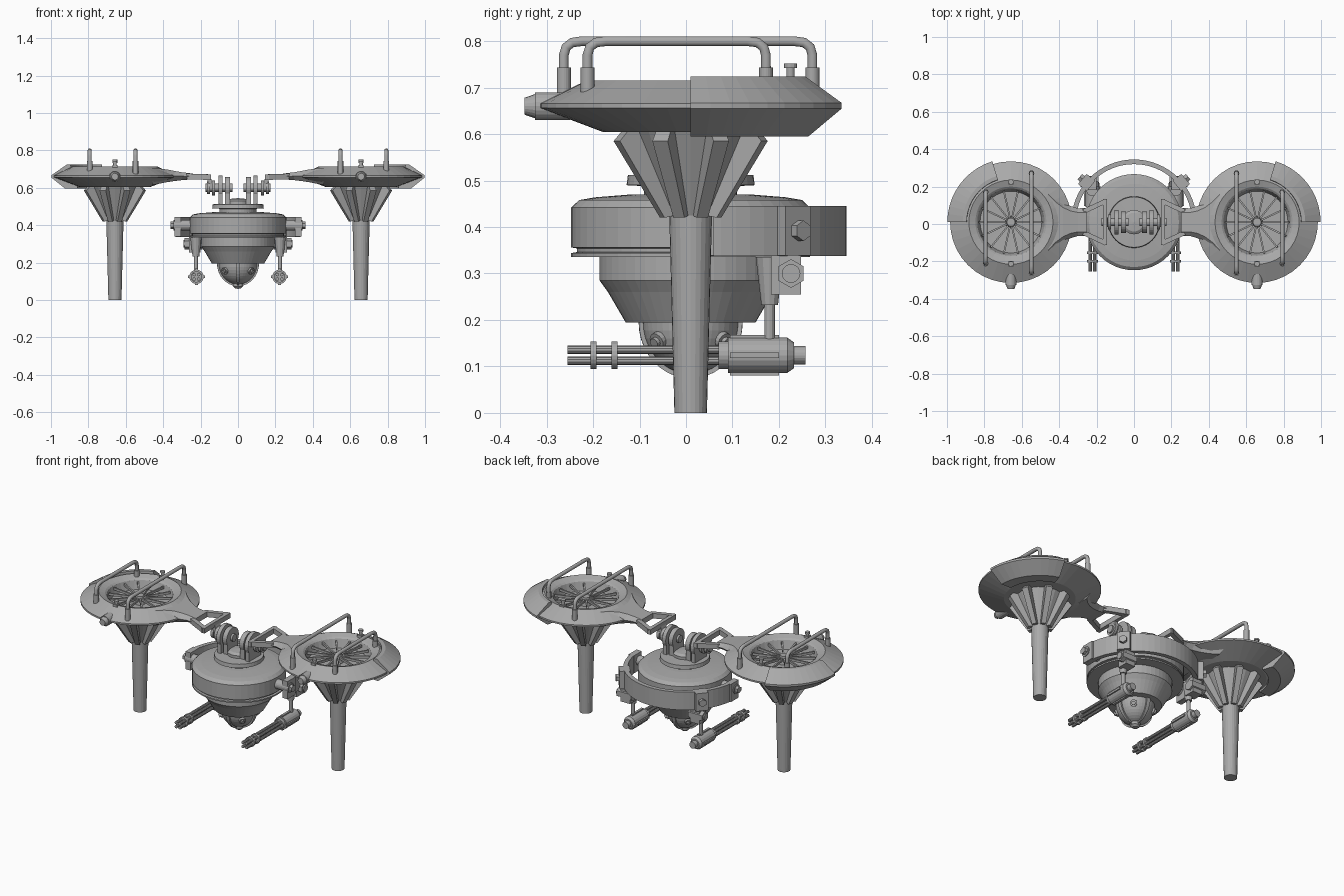
import bpy, bmesh
from math import sin, cos, pi, radians
from mathutils import Vector, Matrix

if "Cube" in bpy.data.objects:
    bpy.data.objects.remove(bpy.data.objects["Cube"])

grey = bpy.data.materials.new("matte_grey")
grey.use_nodes = True
grey.diffuse_color = (0.4, 0.4, 0.4, 1)
grey.node_tree.nodes["Principled BSDF"].inputs["Base Color"].default_value = (0.4, 0.4, 0.4, 1)

CY = 0.01          # shared centre line of body and pods
PX = 0.658         # pod centre
parts = []


def add_object(name, data, mirror):
    data.materials.append(grey)
    ob = bpy.data.objects.new(name, data)
    bpy.context.scene.collection.objects.link(ob)
    if mirror:
        ob.modifiers.new("Mirror", "MIRROR").use_mirror_merge = False
    parts.append(ob)


def finish(bm, name, mirror=False):
    bmesh.ops.remove_doubles(bm, verts=bm.verts, dist=1e-5)
    bmesh.ops.recalc_face_normals(bm, faces=bm.faces)
    me = bpy.data.meshes.new(name)
    bm.to_mesh(me)
    bm.free()
    add_object(name, me, mirror)


def lathe(bm, profile, cx=0, a0=0, a1=360, n=40, closed=False):
    """Turn an (r, z) profile about a vertical axis, fully or through an arc."""
    full = a1 - a0 >= 360
    rows = []
    for i in range(n if full else n + 1):
        a = radians(a0 + (a1 - a0) * i / n)
        rows.append([bm.verts.new((cx + r * cos(a), CY + r * sin(a), z)) for r, z in profile])
    m = len(profile)
    for i in range(n):
        p, q = rows[i], rows[(i + 1) % len(rows)]
        for j in range(m if closed else m - 1):
            k = (j + 1) % m
            quad = [p[j], q[j], q[k], p[k]]
            if profile[j][0] == 0:
                quad.pop(0)
            elif profile[k][0] == 0:
                quad.pop(2)
            bm.faces.new(quad)
    if closed and not full:
        bm.faces.new(rows[0])
        bm.faces.new(rows[-1])


def cyl(bm, p, q, r1, r2=None, n=20):
    p, q = Vector(p), Vector(q)
    d = q - p
    mat = Matrix.Translation((p + q) / 2) @ d.to_track_quat('Z', 'Y').to_matrix().to_4x4()
    bmesh.ops.create_cone(bm, cap_ends=True, segments=n, radius1=r1,
                          radius2=r1 if r2 is None else r2, depth=d.length, matrix=mat)


def beam(bm, p, q, w, h):
    p, q = Vector(p), Vector(q)
    d = q - p
    mat = Matrix.Translation((p + q) / 2) @ d.to_track_quat('X', 'Z').to_matrix().to_4x4()
    bmesh.ops.create_cube(bm, size=1, matrix=mat @ Matrix.Diagonal((d.length, w, h, 1)))


# Pod saucer with dished opening
bm = bmesh.new()
lathe(bm, [(0, .64), (.165, .645), (.18, .695), (.19, .703), (.225, .715), (.325, .666), (.325, .656),
           (.19, .605), (0, .605)], PX)
finish(bm, "pod_saucer", True)

# Raised armour on the outer rear quarter
bm = bmesh.new()
lathe(bm, [(.235, .705), (.237, .724), (.258, .724), (.34, .667), (.34, .655), (.265, .595), (.2, .597),
           (.2, .62)], PX, 0, 73, 10, True)
finish(bm, "pod_armour", True)

# Fan with hub and radial vanes
bm = bmesh.new()
cyl(bm, (PX, CY, .64), (PX, CY, .69), .03, .022)
for i in range(14):
    a = 2 * pi * i / 14
    c, s = cos(a), sin(a)
    beam(bm, (PX + .02 * c, CY + .02 * s, .672), (PX + .172 * c, CY + .172 * s, .682), .009, .014)
finish(bm, "fan", True)

# Funnel, fins and long exhaust leg
bm = bmesh.new()
lathe(bm, [(0, .61), (.13, .61), (.046, .425), (.035, 0), (0, 0)], PX, n=24)
finish(bm, "exhaust_leg", True)
bm = bmesh.new()
for i in range(8):
    a = 2 * pi * (i + .5) / 8
    out, side = Vector((cos(a), sin(a), 0)), Vector((-sin(a), cos(a), 0)) * .018
    base = Vector((PX, CY, 0))
    outline = [(.1, .61), (.15, .61), (.172, .585), (.066, .42), (.04, .425)]
    loops = [[bm.verts.new(base + out * r + k * side * (.55 + 2.6 * r) + Vector((0, 0, z)))
              for r, z in outline] for k in (-1, 1)]
    for lp in loops:
        bm.faces.new(lp)
    for j in range(5):
        k = (j + 1) % 5
        bm.faces.new((loops[0][j], loops[0][k], loops[1][k], loops[1][j]))
finish(bm, "funnel_fins", True)

# Handrails over the pods, with sockets
bm = bmesh.new()
for name, x, y0, y1 in (("inner", .548, -.263, .272), ("outer", .793, -.212, .172)):
    cu = bpy.data.curves.new(name + "_handrail", 'CURVE')
    cu.dimensions = '3D'
    cu.bevel_depth, cu.bevel_resolution, cu.use_fill_caps = .011, 3, True
    half = [(0, .69), (0, .77), (.005, .787), (.018, .797), (.04, .8)]
    path = [(y0 + d, z) for d, z in half] + [(y1 - d, z) for d, z in reversed(half)]
    sp = cu.splines.new('POLY')
    sp.points.add(len(path) - 1)
    for pt, (y, z) in zip(sp.points, path):
        pt.co = (x, y, z, 1)
    add_object(name + "_handrail", cu, True)
    for y in (y0, y1):
        cyl(bm, (x, y, .67), (x, y, .743), .015)
finish(bm, "handrail_sockets", True)

# Small fittings and front nozzle
bm = bmesh.new()
for y, top in ((.225, .742), (-.213, .733)):
    beam(bm, (PX - .014, y, .712), (PX + .014, y, .712), .028, .02)
    cyl(bm, (PX, y, .71), (PX, y, top), .009, n=12)
    cyl(bm, (PX, y, top), (PX, y, top + .01), .014, n=12)
cyl(bm, (PX, -.325, .66), (PX, -.25, .66), .03)
cyl(bm, (PX, -.348, .66), (PX, -.325, .66), .018, .026)
finish(bm, "pod_fittings", True)

# Tapered neck from pod to fork
bm = bmesh.new()
prev = None
for x, w, lo, hi in ((.46, .215, .615, .705), (.42, .155, .622, .703), (.38, .112, .63, .698),
                     (.34, .086, .636, .69), (.3, .074, .641, .683), (.25, .075, .645, .677)):
    mid = (lo + hi) / 2
    ring = [bm.verts.new((x, CY + w * k, z)) for k, z in
            ((-1, mid), (-.7, hi), (.7, hi), (1, mid), (.7, lo), (-.7, lo))]
    if prev:
        for j in range(6):
            k = (j + 1) % 6
            bm.faces.new((prev[j], prev[k], ring[k], ring[j]))
    else:
        bm.faces.new(ring)
    prev = ring
bm.faces.new(prev)
finish(bm, "pod_neck", True)

# Open fork at the end of the neck
bm = bmesh.new()
for s in (-1, 1):
    beam(bm, (.27, CY + s * .057, .661), (.15, CY + s * .113, .657), .025, .03)
beam(bm, (.155, CY - .123, .657), (.155, CY + .123, .657), .022, .03)
beam(bm, (.155, CY, .65), (.14, CY, .6), .05, .022)
finish(bm, "neck_fork", True)

# Hinge: upright lugs, axle and end discs
bm = bmesh.new()
for x0, x1, r in ((.042, .07, .058), (.082, .105, .066)):
    cyl(bm, (x0, CY, .6), (x1, CY, .6), r, n=28)
    beam(bm, (x0, CY, .56), (x1, CY, .56), r * 1.7, .1)
cyl(bm, (.03, CY, .6), (.175, CY, .6), .022)
cyl(bm, (.122, CY, .6), (.138, CY, .6), .04)
cyl(bm, (.15, CY, .6), (.166, CY, .6), .034)
finish(bm, "hinge", True)

# Turntable on top of the body
bm = bmesh.new()
lathe(bm, [(0, .545), (.05, .54), (.065, .53), (.065, .514), (.135, .512), (.138, .49), (.1, .488),
           (.1, .455), (0, .455)])
finish(bm, "turntable")

# Main body with bottom lip and lower bowl
bm = bmesh.new()
lathe(bm, [(0, .472), (.13, .47), (.205, .464), (.24, .458), (.257, .442), (.257, .356), (.245, .354),
           (.245, .346), (.257, .344), (.257, .336), (.196, .335), (.196, .285), (.178, .26), (.14, .195),
           (0, .195)], n=48)
finish(bm, "body")


# Sensor dome with ribs, ports and tip
def dome(r):
    return [(r * cos(a), .195 - 1.08 * r * sin(a)) for a in (pi / 2 * i / 10 for i in range(10))]


bm = bmesh.new()
lathe(bm, dome(.103) + [(0, .084)])
lathe(bm, [(0, .1), (.028, .095), (.026, .072), (.015, .062), (0, .06)], n=20)
for i in range(4):
    a = i * 90
    lathe(bm, dome(.112) + dome(.09)[::-1], 0, a - 6, a + 6, 2, True)
    d = radians(a + 45)
    out = Vector((cos(d), sin(d), -.45))
    c = Vector((0, CY, .2))
    cyl(bm, c + out * .07, c + out * .104, .019, n=16)
    cyl(bm, c + out * .1, c + out * .112, .011, n=12)
finish(bm, "sensor_dome")

# Half ring round the back of the body
bm = bmesh.new()
lathe(bm, [(.31, .338), (.335, .338), (.335, .445), (.31, .445)], 0, 0, 180, 32, True)
finish(bm, "rear_half_ring")

# Ring pivots, corner blocks and gun brackets
bm = bmesh.new()
cyl(bm, (.24, CY, .4), (.345, CY, .4), .028)
cyl(bm, (.345, CY, .4), (.362, CY, .4), .02, n=6)
beam(bm, (.322, CY - .025, .392), (.322, CY + .05, .392), .035, .106)
out = Vector((cos(radians(40)), sin(radians(40)), 0))
c = Vector((0, CY, .392))
beam(bm, c + out * .3, c + out * .36, .07, .106)
cyl(bm, c + out * .35, c + out * .378, .022, n=6)
beam(bm, (.2, .215, .3), (.262, .215, .3), .064, .09)
cyl(bm, (.19, .226, .3), (.285, .226, .3), .031, n=6)
cyl(bm, (.285, .226, .3), (.292, .226, .3), .02)
cyl(bm, (.225, .18, .335), (.225, .18, .232), .03, .018, n=12)
cyl(bm, (.225, .18, .24), (.225, .18, .15), .011, n=12)
finish(bm, "gun_bracket", True)

# Hanging guns with clustered barrels
GX, GZ = .222, .124
bm = bmesh.new()
for y0, y1, r0, r1 in ((.23, .257, .02, .02), (.218, .232, .038, .028), (.09, .218, .038, .038),
                       (.07, .09, .03, .03), (-.16, -.147, .03, .03), (-.206, -.193, .03, .03)):
    cyl(bm, (GX, y1, GZ), (GX, y0, GZ), r1, r0)
for i in range(4):
    a = pi / 4 + pi / 2 * i
    x, z = GX + .017 * cos(a), GZ + .017 * sin(a)
    cyl(bm, (x, .08, z), (x, -.255, z), .009, n=10)
    a += pi / 4
    x, z = GX + .038 * cos(a), GZ + .038 * sin(a)
    beam(bm, (x, .095, z), (x, .2, z), .014, .012)
finish(bm, "gun", True)

# Smooth shading with crisp edges
for ob in bpy.context.view_layer.objects:
    ob.select_set(ob in parts and ob.type == 'MESH')
bpy.context.view_layer.objects.active = parts[0]
bpy.ops.object.shade_smooth_by_angle(angle=radians(32))
